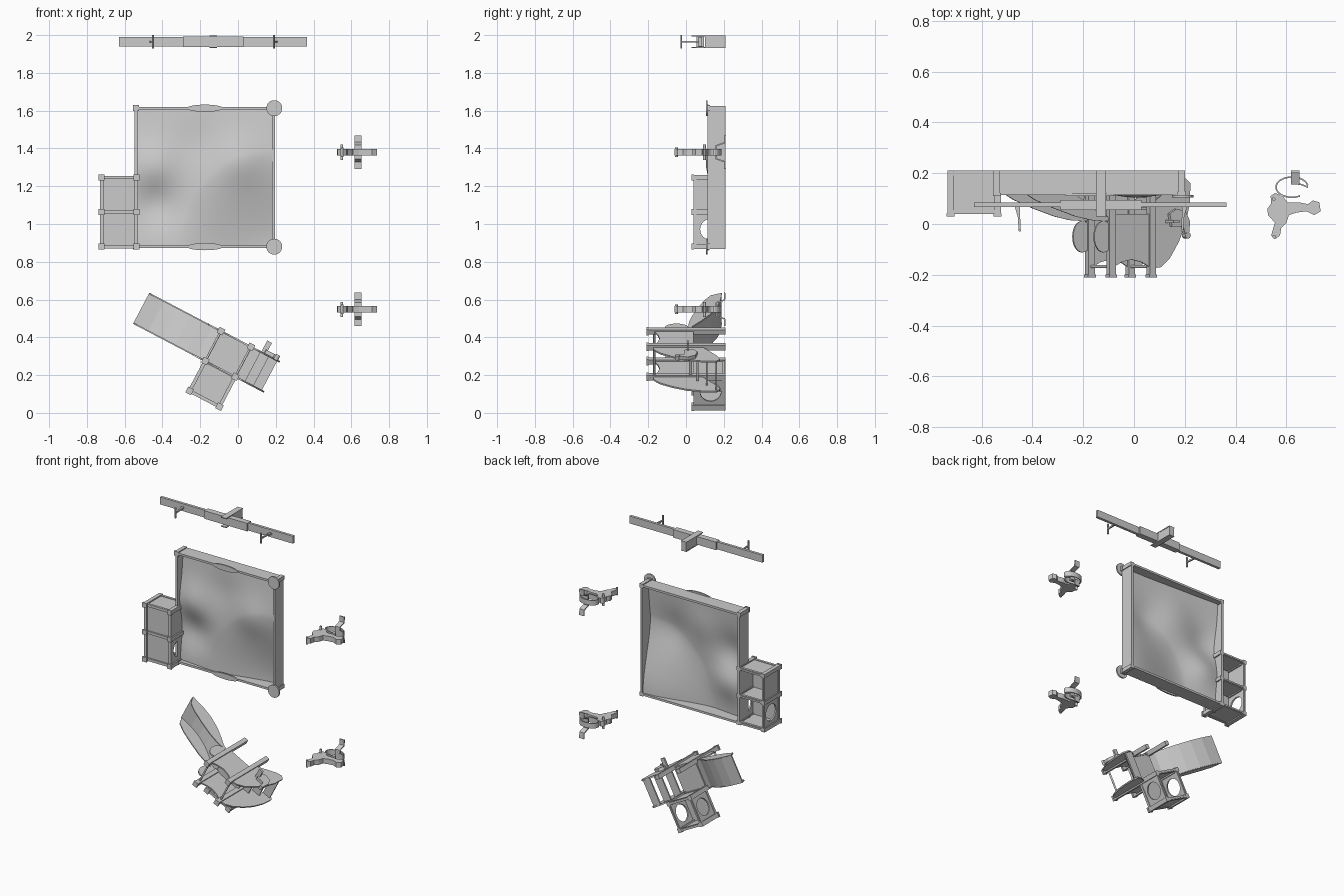
import bpy, bmesh, math
from mathutils import Vector as V

if "Cube" in bpy.data.objects:
    bpy.data.objects.remove(bpy.data.objects["Cube"])

# The playground lies on its side: its ground plane is y = 0.21, its "up" is -y.
X, Z, H = V((1, 0, 0)), V((0, 0, 1)), V((0, -1, 0))


def P(x, z, h=0.0):
    return V((x, 0.21 - h, z))


def make(name, verts, faces, smooth=False):
    me = bpy.data.meshes.new(name)
    me.from_pydata([tuple(v) for v in verts], [], faces)
    bm = bmesh.new()
    bm.from_mesh(me)
    bmesh.ops.recalc_face_normals(bm, faces=bm.faces)
    bm.to_mesh(me)
    bm.free()
    ob = bpy.data.objects.new(name, me)
    bpy.context.collection.objects.link(ob)
    if smooth:
        me.shade_smooth()
    return ob


def slab(name, o, u, v, pts, t):
    """Flat outline in the u-v plane, thickened by t about that plane."""
    n = u.cross(v).normalized() * t / 2
    k = len(pts)
    base = [o + u * a + v * b for a, b in pts]
    verts = [p - n for p in base] + [p + n for p in base]
    faces = [list(range(k)), list(range(k, 2 * k))]
    faces += [[i, (i + 1) % k, (i + 1) % k + k, i + k] for i in range(k)]
    return make(name, verts, faces)


def rect(a0, a1, b0, b1):
    return [(a0, b0), (a1, b0), (a1, b1), (a0, b1)]


def oval(ca, cb, ra, rb, n=24):
    return [(ca + ra * math.cos(2 * math.pi * i / n), cb + rb * math.sin(2 * math.pi * i / n)) for i in range(n)]


def ribbon(path, t):
    """Outline of a bent strip following a 2D path."""
    left, right = [], []
    for i, p in enumerate(path):
        a, b = V(path[max(i - 1, 0)]), V(path[min(i + 1, len(path) - 1)])
        d = (b - a).normalized()
        left.append((p[0] - d.y * t / 2, p[1] + d.x * t / 2))
        right.append((p[0] + d.y * t / 2, p[1] - d.x * t / 2))
    return left + right[::-1]


def holed(name, o, u, w, h, r, t):
    """Rectangular panel w by h with a round opening."""
    n, k = u.cross(H).normalized() * t / 2, 32
    rings = [[], [], [], []]
    for i in range(k):
        c, s = math.cos(2 * math.pi * i / k), math.sin(2 * math.pi * i / k)
        m = max(abs(c), abs(s))
        for j, (a, b) in enumerate([(r * c, r * s), (w / 2 * c / m, h / 2 * s / m)]):
            q = o + u * (w / 2 + a) + H * (h / 2 + b)
            rings[j].append(q - n)
            rings[3 - j].append(q + n)
    verts = sum(rings, [])
    faces = [[j * k + i, j * k + (i + 1) % k, (j + 1) % 4 * k + (i + 1) % k, (j + 1) % 4 * k + i]
             for j in range(4) for i in range(k)]
    return make(name, verts, faces)


def post(name, o, e1, e2, h, r=0.013):
    slab(name, o + H * h / 2, e1, e2, rect(-r, r, -r, r), h)
    slab(name + "_cap", o + H * (h - 0.006), e1, e2, rect(-r - .003, r + .003, -r - .003, r + .003), 0.012)


def cube_cell(name, o, e1, e2, s, open_sides):
    """Crawl cube: roof, four walls and top/bottom rails; holes on e1-facing walls."""
    slab(name + "_roof", o + H * 0.155, e1, e2, rect(0, s, 0, s), 0.01)
    for k, (p, d) in enumerate([(o, e1), (o + e2 * s, e1), (o, e2), (o + e1 * s, e2)]):
        if k >= 2 and open_sides:
            holed(name + "_hole_wall", p, d, s, 0.16, 0.055, 0.01)
        else:
            slab(name + "_wall", p, d, H, rect(0, s, 0, 0.16), 0.01)
        for h in (0.012, 0.162):
            slab(name + "_rail", p, d, H, rect(0, s, h - .008, h + .008), 0.018)


# --- Seesaw ---
slab("seesaw_plank", P(0, 1.965, 0.135), X, Z, rect(-.63, .365, -.025, .025), 0.018)
slab("seesaw_center", P(0, 1.965, 0.135), X, Z, rect(-.29, .03, -.027, .027), 0.04)
for dz in (-.03, .03):
    slab("seesaw_support", P(-.13, 1.965 + dz), X, H, rect(-.02, .02, 0, .18), 0.006)
slab("seesaw_web", P(-.13, 1.965), Z, H, rect(-.03, .03, 0, .11), 0.036)
slab("seesaw_axle", P(-.13, 1.965, .135), X, H, oval(0, 0, .012, .012), .06)
for cx, sx in ((-.45, 1), (.19, -1)):
    slab("seesaw_handle", P(cx, 1.965), X * sx, H,
         [(-.02, .14), (.0, .14), (.004, .235), (-.004, .235), (-.008, .18)], 0.01)
    slab("seesaw_grip", P(cx, 1.965, .235), X, H, oval(0, 0, .005, .005, 10), 0.07)

# --- Sand tray ---
X0, X1, Z0, Z1 = -.54, .188, .88, 1.613
for z in (Z0, Z1):
    slab("tray_wall", P(0, z), X, H, rect(X0, X1, 0, .095), .014)
    slab("oval_seat", P(0, z, .095), X, Z, oval(-.175, 0, .095, .019, 32), .01)
    slab("corner_seat", P(X1 + .004, z, .1), X, Z, oval(0, 0, .042, .042, 32), .01)
    post("tray_post", P(X0, z), X, Z, .1)
    post("tray_post", P(X1, z), X, Z, .095)
for x in (X0, X1):
    slab("tray_wall", P(x, 0), Z, H, rect(Z0, Z1, 0, .095), .014)


# Rolling sand surface: low at the lower right corner, a broad rise across it, a mound at the left
def sand(u, v):
    r = math.hypot(1 - u, v)
    t = min(r / .68, 1)
    h = .008 + .078 * t * t * (3 - 2 * t) - .07 * max(r - .68, 0)
    h += .03 * math.exp(-((u - .12) ** 2 + (v - .58) ** 2) / .03)
    h -= .035 * math.exp(-((u - .15) ** 2 + (v - .3) ** 2) / .03)
    h += .02 * math.exp(-((u - .75) ** 2 + (v - .62) ** 2) / .03)
    h -= .012 * math.exp(-((u - .45) ** 2 + (v - .75) ** 2) / .03)
    return max(min(h, .105), .003)


N = 48
verts = [P(X0 + (X1 - X0) * i / N, Z0 + (Z1 - Z0) * j / N, sand(i / N, j / N))
         for j in range(N + 1) for i in range(N + 1)]
faces = [[a, a + 1, a + N + 2, a + N + 1] for a in (j * (N + 1) + i for j in range(N) for i in range(N))]
make("sand_surface", verts, faces, True)

# --- Crawl cubes beside the tray ---
S = .183
for k in range(2):
    cube_cell("crawl_cube", P(-.722, .88 + k * S), X, Z, S, k == 0)
for k in range(3):
    for x in (-.722, -.537):
        post("cube_post", P(x, .88 + k * S), X, Z, .18)

# --- Tower, turned on plan ---
ang = math.radians(27.7)
E1 = V((math.cos(ang), 0, -math.sin(ang)))
E2 = V((-math.sin(ang), 0, -math.cos(ang)))
A, C = P(-.09, .433), .179


def T(a, b, h=0.0):
    return A + E1 * a + E2 * b + H * h


for b in range(3):
    for a in range(2):
        post("tower_post", T(a * C, b * C), E1, E2, .42 if b < 2 else .18, .014)
cube_cell("tower_crawl_cube", T(0, C), E1, E2, C, True)
slab("tower_deck", T(0, 0, .185), E1, E2, rect(0, C, 0, C), .016)

# Slide with rounded entry discs
slide_bed = [(0, .19), (-.05, .175), (-.11, .13), (-.18, .085), (-.26, .05), (-.34, .03), (-.43, .025)]
slab("slide_bed", T(0, C / 2), E1, H, ribbon(slide_bed, .008), C)
rail = [(0, .2), (-.09, .195), (-.16, .18), (-.25, .15), (-.34, .115), (-.4, .08), (-.43, .02)]
for b in (0, C):
    slab("slide_side", T(0, b), E1, H, rail + slide_bed[-2::-1], .007)
    slab("slide_entry_disc", T(0, b), E1, H, oval(-.035, .26, .042, .062), .009)

# Guard panels and arched stair sides
stair_side = [(0, .385), (.04, .38), (.08, .345), (.12, .28), (.15, .21), (.168, .13), (.172, .05),
              (.15, .03), (.11, .045), (.0, .13)]
for b in (0, C):
    slab("guard_panel", T(0, b), E1, H,
         [(0, .17), (C, .17), (C, .385), (C * .75, .36), (C * .5, .35), (C * .25, .36), (0, .385)], .009)
    slab("stair_side", T(C, b), E1, H, stair_side, .009)
for a in (0, C):
    slab("tower_crossbar", T(a, C / 2, .378), E1, H, oval(0, 0, .006, .006, 12), C)

# Open stair treads
for k in range(3):
    slab("stair_tread", T(C + .03 + k * .05, C / 2, .15 - k * .05), E1, H, rect(-.028, .028, -.005, .005), C)

# Play figure on the outer stair side
slab("figure_body", T(C + .11, -.014, .2), E1, H,
     [(-.04, -.03), (-.01, -.05), (.03, -.04), (.05, 0), (.045, .05), (.03, .06), (.02, .02), (-.03, .02)], .02)
slab("figure_grip", T(C + .148, -.014, .255), E1, H, oval(0, 0, .012, .012, 16), .03)
slab("figure_arm", T(C + .075, -.035, .2), E1, E2, rect(-.014, .014, -.035, .035), .012)

# --- Spring riders ---
body = [(.528, .175), (.525, .15), (.54, .13), (.538, .1), (.555, .088), (.585, .1), (.605, .125), (.65, .125),
        (.685, .132), (.705, .117), (.73, .125), (.735, .16), (.71, .175), (.68, .16), (.64, .165), (.61, .175),
        (.6, .205), (.58, .225), (.575, .255), (.555, .27), (.54, .255), (.55, .22), (.555, .205)]
for z in (1.38, .548):
    slab("rider_body", P(0, z), X, H, body, .034)
    slab("rider_grip", P(.552, z, .26), X, H, oval(0, 0, .007, .007, 12), .05)
    slab("rider_footrest", P(.55, z, .112), X, H, oval(0, 0, .007, .007, 12), .08)
    coil = [(.622 + .063 * math.cos(t), .065 + .04 * math.sin(t))
            for t in [math.radians(60 + 300 * i / 24) for i in range(25)]]
    slab("rider_spring", P(0, z), X, H, ribbon(coil + [(.66, .055), (.635, .05)], .006), .034)
    foot = [(-.088, .004), (-.05, .006), (-.035, .05), (.035, .05), (.05, .006), (.088, .004)]
    slab("rider_foot", P(.635, z), Z, H, ribbon(foot, .009), .035)
